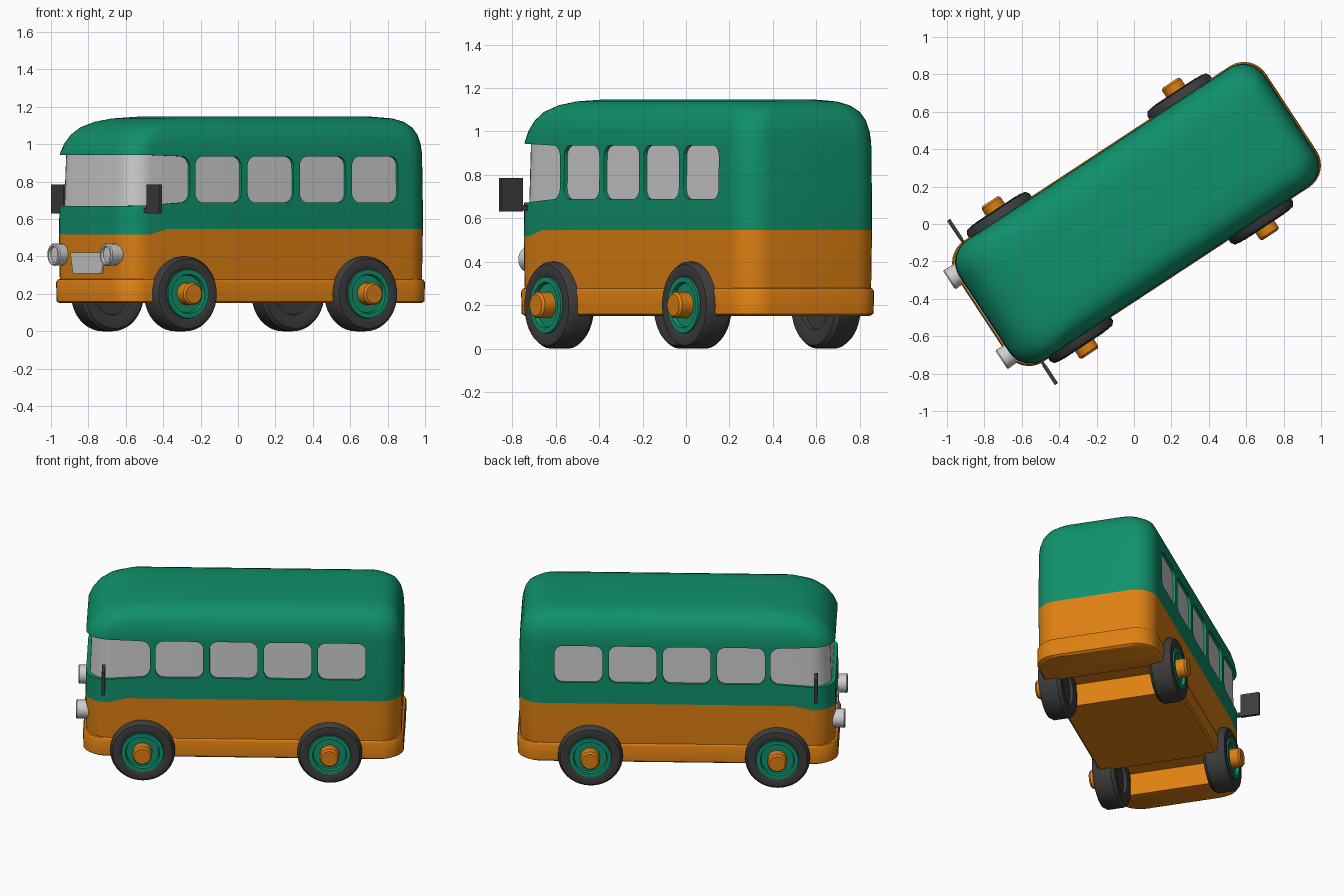
import bpy, bmesh, math
from mathutils import Matrix, Vector

if "Cube" in bpy.data.objects:
    bpy.data.objects.remove(bpy.data.objects["Cube"], do_unlink=True)


def material(name, color):
    m = bpy.data.materials.new(name)
    m.use_nodes = True
    m.diffuse_color = (*color, 1)
    m.node_tree.nodes["Principled BSDF"].inputs["Base Color"].default_value = (*color, 1)
    return m


ORANGE = material("orange paint", (0.73, 0.215, 0.006))
GREEN = material("green paint", (0.005, 0.28, 0.15))
GLASS = material("pale grey", (0.62, 0.62, 0.62))
RUBBER = material("dark rubber", (0.046, 0.046, 0.046))
parts = []


def finish(name, bm, mats, keep=True):
    bmesh.ops.remove_doubles(bm, verts=bm.verts, dist=0.0001)
    bmesh.ops.recalc_face_normals(bm, faces=bm.faces)
    mesh = bpy.data.meshes.new(name)
    bm.to_mesh(mesh)
    bm.free()
    for m in mats:
        mesh.materials.append(m)
    ob = bpy.data.objects.new(name, mesh)
    bpy.context.collection.objects.link(ob)
    if keep:
        parts.append(ob)
    return ob


def rounded(x0, x1, y0, y1, r, n=8, nose=None):
    """Rounded rectangle outline; nose adds a point on each long side."""
    pts = []
    corners = [(x1 - r, y1 - r), (x0 + r, y1 - r), (x0 + r, y0 + r), (x1 - r, y0 + r)]
    for q, (cx, cy) in enumerate(corners):
        if nose and q % 2:
            pts.append((x0 + r + nose, y1 if q == 1 else y0))
        for i in range(n + 1):
            a = (q + i / n) * math.pi / 2
            pts.append((cx + r * math.cos(a), cy + r * math.sin(a)))
        if nose and q == 2:
            pts.append((x0 + r + nose, y0))
    if nose:
        pts = [p for i, p in enumerate(pts) if p not in pts[:i]]
    return pts


def loft(rings, mat_rule=lambda i: 0):
    bm = bmesh.new()
    rows = [[bm.verts.new(p) for p in ring] for ring in rings]
    n = len(rows[0])
    for i in range(len(rows) - 1):
        for j in range(n):
            k = (j + 1) % n
            f = bm.faces.new((rows[i][j], rows[i][k], rows[i + 1][k], rows[i + 1][j]))
            f.material_index = mat_rule(i)
    bm.faces.new(rows[0]).material_index = mat_rule(0)
    bm.faces.new(rows[-1]).material_index = mat_rule(len(rows) - 2)
    return bm


def shell(rows, r, belt=None):
    """Horizontal rings from (height, front, back, half width)."""
    rings = []
    for i, (z, front, back, w) in enumerate(rows):
        ring = []
        for x, y in rounded(-front, back, -w, w, r, nose=0.12):
            dip = 0.03 if i == belt and x < -0.8 else 0
            ring.append((x, y, z - dip))
        rings.append(ring)
    return rings


def across(outline, y0, y1, mat=0):
    """Extrude a side outline (x, z) across the width."""
    return loft([[(x, y, z) for x, z in outline] for y in (y0, y1)], lambda i: mat)


def box(x0, x1, y0, y1, z0, z1):
    return across([(x0, z0), (x1, z0), (x1, z1), (x0, z1)], y0, y1)


def cut(ob, cutter):
    cutter.hide_render = True
    mod = ob.modifiers.new("cut", 'BOOLEAN')
    mod.operation = 'DIFFERENCE'
    mod.solver = 'EXACT'
    mod.object = cutter
    bpy.context.view_layer.objects.active = ob
    bpy.ops.object.modifier_apply(modifier=mod.name)
    bpy.data.objects.remove(cutter, do_unlink=True)


PAINT = [ORANGE, GREEN]
AXLES = (-0.618, 0.536)

# Body: orange below the belt line, green above, long curve over the front roof
BELT = 2
body_rows = [
    (0.16, 0.965, 0.965, 0.375), (0.30, 0.972, 0.976, 0.380), (0.547, 0.975, 0.980, 0.382),
    (0.66, 0.972, 0.980, 0.382), (0.95, 0.970, 0.976, 0.380), (1.00, 0.948, 0.970, 0.375),
    (1.05, 0.912, 0.958, 0.363), (1.09, 0.865, 0.938, 0.342), (1.12, 0.795, 0.905, 0.310),
    (1.138, 0.71, 0.86, 0.265), (1.147, 0.60, 0.78, 0.19)]
body = finish("body", loft(shell(body_rows, 0.14, BELT), lambda i: int(i >= BELT)), PAINT)

# Lower skirt that bulges at both ends
skirt_rows = [(0.15, 0.975, 0.975, 0.373), (0.16, 0.988, 0.988, 0.385),
              (0.262, 0.990, 0.990, 0.387), (0.276, 0.984, 0.984, 0.381),
              (0.283, 0.965, 0.965, 0.37)]
skirt = finish("skirt", loft(shell(skirt_rows, 0.14)), [ORANGE])

# Wheel wells run across the whole floor
for ob in (body, skirt):
    for x in AXLES:
        cut(ob, finish("well_cutter", box(x - 0.17, x + 0.17, -0.6, 0.6, -0.1, 0.3), PAINT, False))

# Side window openings
for i in range(4):
    x = -0.392 + 0.334 * i
    outline = rounded(x - 0.147, x + 0.147, 0.688, 0.935, 0.05, 6)
    cut(body, finish("window_cutter", across(outline, -0.6, 0.6, 1), PAINT, False))

# Wraparound windscreen opening, a little taller at the nose
outline = rounded(-1.2, -0.574, 0.688, 0.935, 0.055, 6)
outline = [(x, z) for x, z in outline if x > -1]
tall = [(-0.86, 0.943), (-1.2, 0.945), (-1.2, 0.667), (-0.86, 0.672)]
half = len(outline) // 2
cut(body, finish("windscreen_cutter", across(outline[:half] + tall + outline[half:], -0.6, 0.6, 1),
                 PAINT, False))

# Glass core behind all openings
glass_rows = [(0.6, 0.95, 0.95, 0.366), (1.0, 0.935, 0.95, 0.362)]
finish("window_glass", loft(shell(glass_rows, 0.13)), [GLASS])


def lathe(name, profile, place, mats, rule=lambda i: 0, n=40):
    """Spin (radius, distance) about an axis; place maps the axis into the scene."""
    bm = bmesh.new()
    rows = []
    for r, d in profile:
        rows.append([bm.verts.new(place @ Vector((r * math.cos(t), r * math.sin(t), d)))
                     for t in (math.tau * j / n for j in range(n))])
    for i in range(len(rows) - 1):
        for j in range(n):
            k = (j + 1) % n
            f = bm.faces.new((rows[i][j], rows[i][k], rows[i + 1][k], rows[i + 1][j]))
            f.material_index = rule(i)
    return finish(name, bm, mats)


# Wheels: tyre, green rim and orange hub cap
tyre = [(0, 0.31), (0.11, 0.31), (0.115, 0.29), (0.15, 0.28), (0.185, 0.285), (0.2, 0.305),
        (0.2, 0.405), (0.186, 0.426), (0.15, 0.432), (0.132, 0.425)]
rim = [(0.13, 0.434), (0.105, 0.434), (0.1, 0.415), (0.06, 0.415)]
hub = [(0.06, 0.475), (0.05, 0.487), (0, 0.487)]


def wheel_rule(i):
    if i < len(tyre) - 1:
        return 0
    return 1 if i < len(tyre) + len(rim) - 1 else 2


for side, s in (("left", 1), ("right", -1)):
    for end, x in zip(("front", "rear"), AXLES):
        place = Matrix.Translation((x, 0, 0.2)) @ Matrix.Rotation(-s * math.pi / 2, 4, 'X')
        lathe(f"{end}_{side}_wheel", tyre + rim + hub, place, [RUBBER, GREEN, ORANGE], wheel_rule)

    # Headlamp with raised rim
    place = Matrix.Translation((0, s * 0.255, 0.41)) @ Matrix.Rotation(-math.pi / 2, 4, 'Y')
    lathe(f"{side}_headlamp", [(0, 0.93), (0.055, 0.93), (0.06, 1.025), (0.055, 1.032),
                               (0.045, 1.032), (0.042, 1.018), (0, 1.022)], place, [GLASS], n=28)

    # Wing mirror on a short bracket
    finish(f"{side}_mirror", box(-0.867, -0.847, s * 0.405, s * 0.525, 0.63, 0.785), [RUBBER])
    finish(f"{side}_mirror_bracket", box(-0.865, -0.849, s * 0.36, s * 0.41, 0.635, 0.66), [RUBBER])

# Tapered front plate between the lamps
plate = [(-0.165, 0.42), (0.165, 0.42), (0.14, 0.31), (-0.14, 0.31)]
finish("front_plate", loft([[(x, y, z) for y, z in plate] for x in (-0.972, -0.981)]), [GLASS])

# Smooth shading, then turn the vehicle to its standing angle
turn = Matrix.Translation((0.0135, 0.0535, 0)) @ Matrix.Rotation(math.radians(33.3), 4, 'Z')
bpy.ops.object.select_all(action='DESELECT')
for ob in parts:
    ob.data.transform(turn)
    ob.select_set(True)
bpy.context.view_layer.objects.active = body
bpy.ops.object.shade_smooth_by_angle(angle=math.radians(35))
